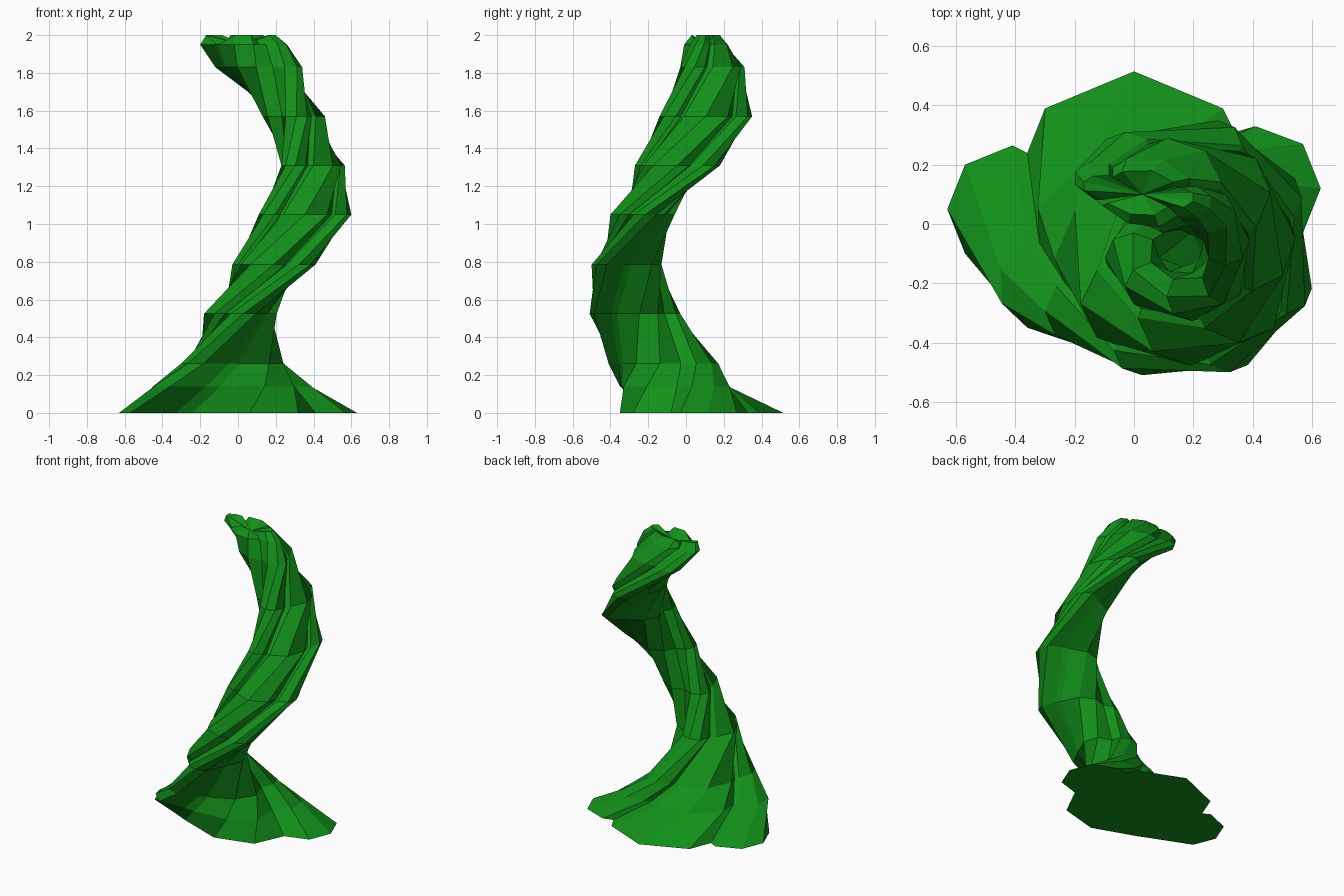
import bpy, bmesh, math

if "Cube" in bpy.data.objects:
    bpy.data.objects.remove(bpy.data.objects["Cube"])

# Lobed root outline, shared by every cross-section of the trunk
LOBES = [(.63, .12), (.57, .27), (.41, .33), (.34, .31), (.30, .39), (0, .515),
         (-.30, .39), (-.36, .24), (-.41, .265), (-.57, .20), (-.63, .05),
         (-.57, -.10), (-.33, -.20), (-.24, -.24), (.06, -.35), (.32, -.28),
         (.41, -.08), (.57, -.03)]
VALLEYS = {3, 7, 12, 13, 16}

# z, twist in degrees, x range, y range
RINGS = [(0, 0, -.63, .63, -.35, .515),
         (.14, 24, -.45, .39, -.35, .23),
         (.262, 45, -.30, .24, -.41, .17),
         (.525, 90, -.18, .205, -.51, -.03),
         (.785, 135, -.03, .41, -.50, -.13),
         (1.05, 180, .11, .60, -.40, -.06),
         (1.31, 225, .23, .565, -.27, .18),
         (1.57, 270, .13, .46, -.14, .35),
         (1.83, 315, -.12, .34, -.03, .31),
         (1.95, 335, -.20, .26, -.01, .22)]


def section(twist, x0, x1, y0, y1):
    """Turn the outline, then fit it to the given ranges."""
    c, s = math.cos(math.radians(twist)), math.sin(math.radians(twist))
    pts = [(c * x - s * y, s * x + c * y) for x, y in LOBES]
    xs, ys = [p[0] for p in pts], [p[1] for p in pts]
    fx = (x1 - x0) / (max(xs) - min(xs))
    fy = (y1 - y0) / (max(ys) - min(ys))
    return [(x0 + (x - min(xs)) * fx, y0 + (y - min(ys)) * fy) for x, y in pts]


bm = bmesh.new()
loops = [[bm.verts.new((x, y, z)) for x, y in section(*fit)] for z, *fit in RINGS]

# Knobbly strand tips around the crown
tips = section(340, -.17, .20, .03, .18)
loops.append([bm.verts.new((x, y, 1.95 if i in VALLEYS else 2.0))
              for i, (x, y) in enumerate(tips)])

# Twisted sides
n = len(LOBES)
for a, b in zip(loops, loops[1:]):
    for i in range(n):
        j = (i + 1) % n
        bm.faces.new((a[i], a[j], b[j], b[i]))

# Flat underside and slightly sunken crown
bm.faces.new(loops[0][::-1])
crown = bm.verts.new((.03, .10, 1.95))
for i in range(n):
    bm.faces.new((loops[-1][i], loops[-1][(i + 1) % n], crown))
bmesh.ops.recalc_face_normals(bm, faces=bm.faces[:])

mesh = bpy.data.meshes.new("twisted_trunk")
bm.to_mesh(mesh)
bm.free()
trunk = bpy.data.objects.new("twisted_trunk", mesh)
bpy.context.collection.objects.link(trunk)

green = bpy.data.materials.new("green")
green.diffuse_color = (.006, .28, .01, 1)
green.use_nodes = True
green.node_tree.nodes["Principled BSDF"].inputs["Base Color"].default_value = green.diffuse_color
mesh.materials.append(green)
